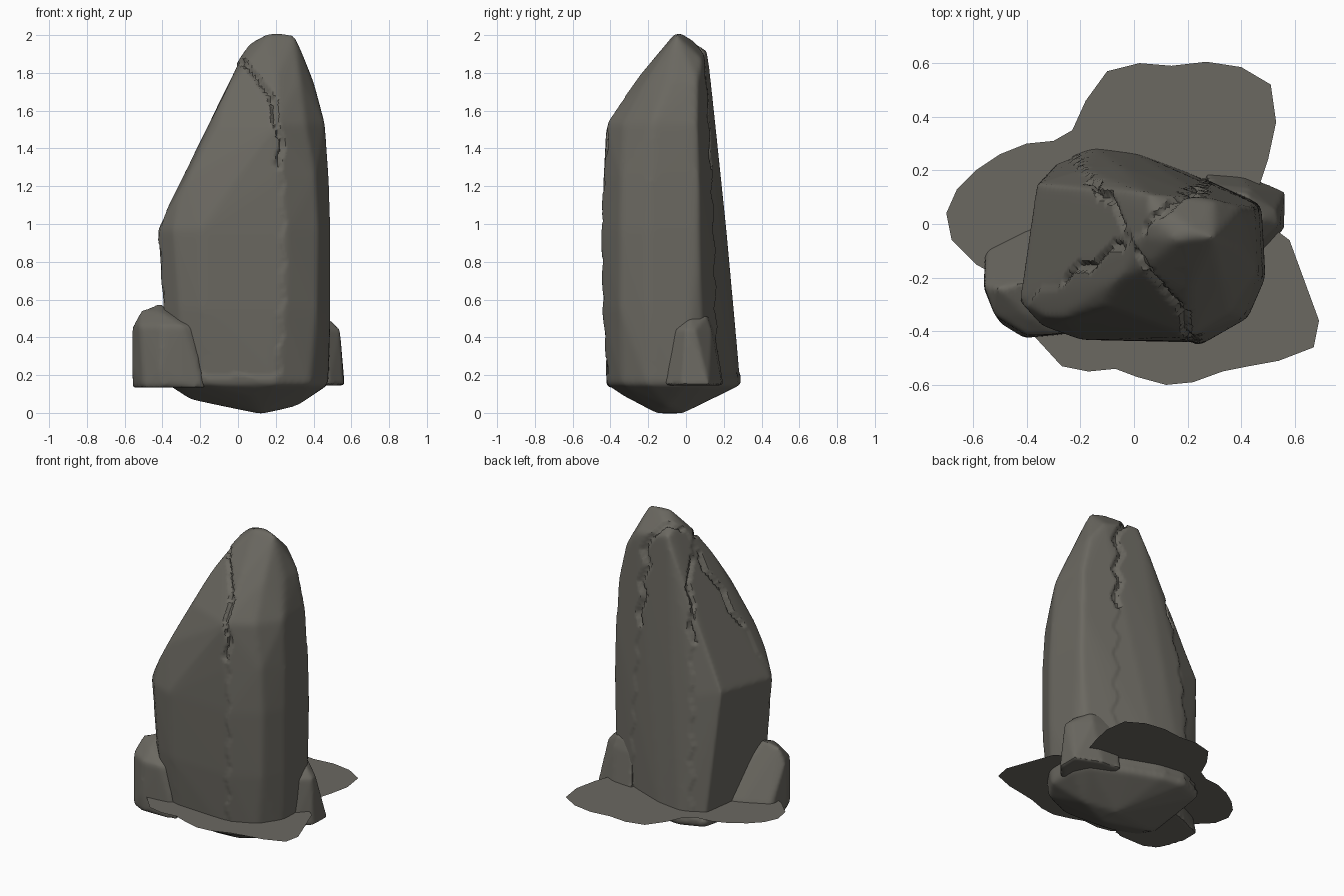
import bpy, bmesh, math
from mathutils import Vector

if "Cube" in bpy.data.objects:
    bpy.data.objects.remove(bpy.data.objects["Cube"])

def material(name, col):
    m = bpy.data.materials.new(name)
    m.diffuse_color = (*col, 1)
    m.use_nodes = True
    m.node_tree.nodes["Principled BSDF"].inputs["Base Color"].default_value = m.diffuse_color
    return m

STONE = material("grey_stone", (0.145, 0.138, 0.118))
EARTH = material("grey_earth", (0.146, 0.138, 0.120))

def new_object(name, bm, mat):
    me = bpy.data.meshes.new(name)
    bm.to_mesh(me)
    bm.free()
    ob = bpy.data.objects.new(name, me)
    bpy.context.collection.objects.link(ob)
    me.materials.append(mat)
    bpy.ops.object.select_all(action='DESELECT')
    bpy.context.view_layer.objects.active = ob
    ob.select_set(True)
    return ob

def rock(name, rings, caps, voxel, smooth):
    """Rounded boulder: hull of outline rings, softened by remesh and smoothing."""
    bm = bmesh.new()
    for p in [(x, y, z) for z, ring in rings.items() for x, y in ring] + caps:
        bm.verts.new(p)
    bmesh.ops.convex_hull(bm, input=bm.verts[:])
    bmesh.ops.delete(bm, geom=[v for v in bm.verts if not v.link_faces], context='VERTS')
    bmesh.ops.recalc_face_normals(bm, faces=bm.faces[:])
    ob = new_object(name, bm, STONE)
    m = ob.modifiers.new("soften", 'REMESH')
    m.mode = 'VOXEL'
    m.voxel_size = voxel
    s = ob.modifiers.new("relax", 'SMOOTH')
    s.factor, s.iterations = 0.5, smooth
    for mod in ("soften", "relax"):
        bpy.ops.object.modifier_apply(modifier=mod)
    bpy.ops.object.shade_smooth_by_angle(angle=math.radians(40))
    return ob

# Tall standing stone
stone = rock("standing_stone", {
    0.15: [(-.375, -.26), (-.30, -.35), (-.16, -.40), (.20, -.42), (.38, -.34), (.475, -.20), (.48, 0),
           (.43, .10), (.20, .20), (0, .275), (-.15, .295), (-.305, .235)],
    0.55: [(-.41, -.28), (-.32, -.38), (-.19, -.435), (.24, -.445), (.42, -.35), (.49, -.20)],
    0.97: [(-.44, -.285), (-.35, -.385), (-.20, -.44), (.25, -.45), (.425, -.35), (.49, -.20),
           (.475, .07), (.20, .16), (-.05, .22), (-.20, .215)],
    1.25: [(-.27, -.36), (.22, -.445), (.41, -.345), (.48, -.19), (.465, .07)],
    1.53: [(-.12, -.31), (.20, -.43), (.36, -.33), (.46, -.18), (.45, .06), (.15, .14),
           (-.06, .16), (-.13, .12)],
}, [(-.375, .16, 1.02), (-.335, -.35, 1.14), (-.225, -.315, 1.37), (-.06, -.205, 1.73), (0, -.06, 1.865),
    (.03, -.17, 1.84), (.05, -.05, 1.935), (.20, -.26, 1.77), (.22, -.17, 1.87), (.33, -.20, 1.77),
    (.40, -.08, 1.75), (.40, .06, 1.75), (.345, -.05, 1.89), (.30, .09, 1.87), (.05, .12, 1.92),
    (.16, -.06, 2.01), (.30, -.05, 2.0), (.05, .05, 1.95), (.22, -.03, 2.015), (.12, -.15, -.005),
    (.12, -.02, -.005), (.31, -.10, .035), (-.25, -.16, .07), (.06, -.33, .09)], 0.016, 8)

# Jagged seams split the stone into four slightly sunken slabs
CENTRE = Vector((-.01, -.05))
SEAMS = [math.atan2(y, x) % math.tau for x, y in ((.22, .16), (-.17, .25), (-.42, -.25), (.23, -.37))]
INSET = [0.006, 0.014, 0.008, 0.0]
moves = []
for v in stone.data.vertices:
    d = v.co.xy - CENTRE
    r = max(d.length, .03)
    zigzag = abs((v.co.z * 5 + r * 2) % 1 - .5) * .07 - .0175
    a = (math.atan2(d.y, d.x) - zigzag / r) % math.tau
    slab = (sum(a > s for s in SEAMS) - 1) % 4
    depth = INSET[slab] if v.co.z > .2 else 0
    # open crack along the seams near the top
    off = min(abs((a - s + math.pi) % math.tau - math.pi) for s in SEAMS) * r
    if v.co.z > 1.3 and off < .013 and r > .05:
        depth += .02
    moves.append(v.co - v.normal * depth)
for v, co in zip(stone.data.vertices, moves):
    v.co = co
settle = stone.modifiers.new("settle", 'SMOOTH')
settle.factor, settle.iterations = 0.3, 1
bpy.context.view_layer.objects.active = stone
bpy.ops.object.modifier_apply(modifier="settle")
bpy.ops.object.shade_smooth_by_angle(angle=math.radians(48))

# Small boulders leaning on both sides of the foot
rock("left_boulder", {
    0.135: [(-.555, -.08), (-.40, -.01), (-.28, .03), (-.17, -.30), (-.18, -.40), (-.28, -.415), (-.40, -.42),
            (-.50, -.37), (-.555, -.22)],
    0.24: [(-.55, -.10), (-.40, -.025), (-.28, .02), (-.41, -.425), (-.56, -.24)],
    0.46: [(-.56, -.23), (-.52, -.34), (-.40, -.415), (-.29, -.41), (-.235, -.38), (-.35, -.13)],
}, [(-.41, -.22, .58), (-.51, -.24, .545), (-.40, -.34, .53), (-.28, -.35, .49)], 0.015, 4)

rock("right_boulder", {
    0.145: [(.26, .20), (.40, .19), (.565, .12), (.56, -.02), (.48, -.11), (.28, -.08)],
    0.44: [(.28, .15), (.43, .135), (.53, .05), (.54, 0), (.46, -.075), (.30, -.05)],
}, [(.34, .12, .515), (.42, .11, .515), (.485, .02, .495), (.38, 0, .515)], 0.013, 3)

# Flat patch of earth around the foot
bm = bmesh.new()
patch = [(-.70, .04), (-.66, .13), (-.59, .20), (-.50, .26), (-.40, .30), (-.30, .31), (-.23, .35),
         (-.18, .46), (-.10, .57), (.02, .60), (.14, .59), (.27, .605), (.40, .585), (.51, .52),
         (.53, .38), (.50, .24), (.47, .15), (.50, 0), (.58, -.06), (.69, -.36), (.67, -.46),
         (.54, -.51), (.43, -.53), (.33, -.55), (.22, -.59), (.12, -.60), (.01, -.57), (-.07, -.54),
         (-.17, -.55), (-.27, -.53), (-.38, -.41), (-.50, -.20), (-.59, -.15), (-.68, -.06)]
f = bm.faces.new([bm.verts.new((x, y, .24)) for x, y in reversed(patch)])
f.normal_update()
if f.normal.z < 0:
    f.normal_flip()
bmesh.ops.triangulate(bm, faces=[f])
new_object("earth_patch", bm, EARTH)
